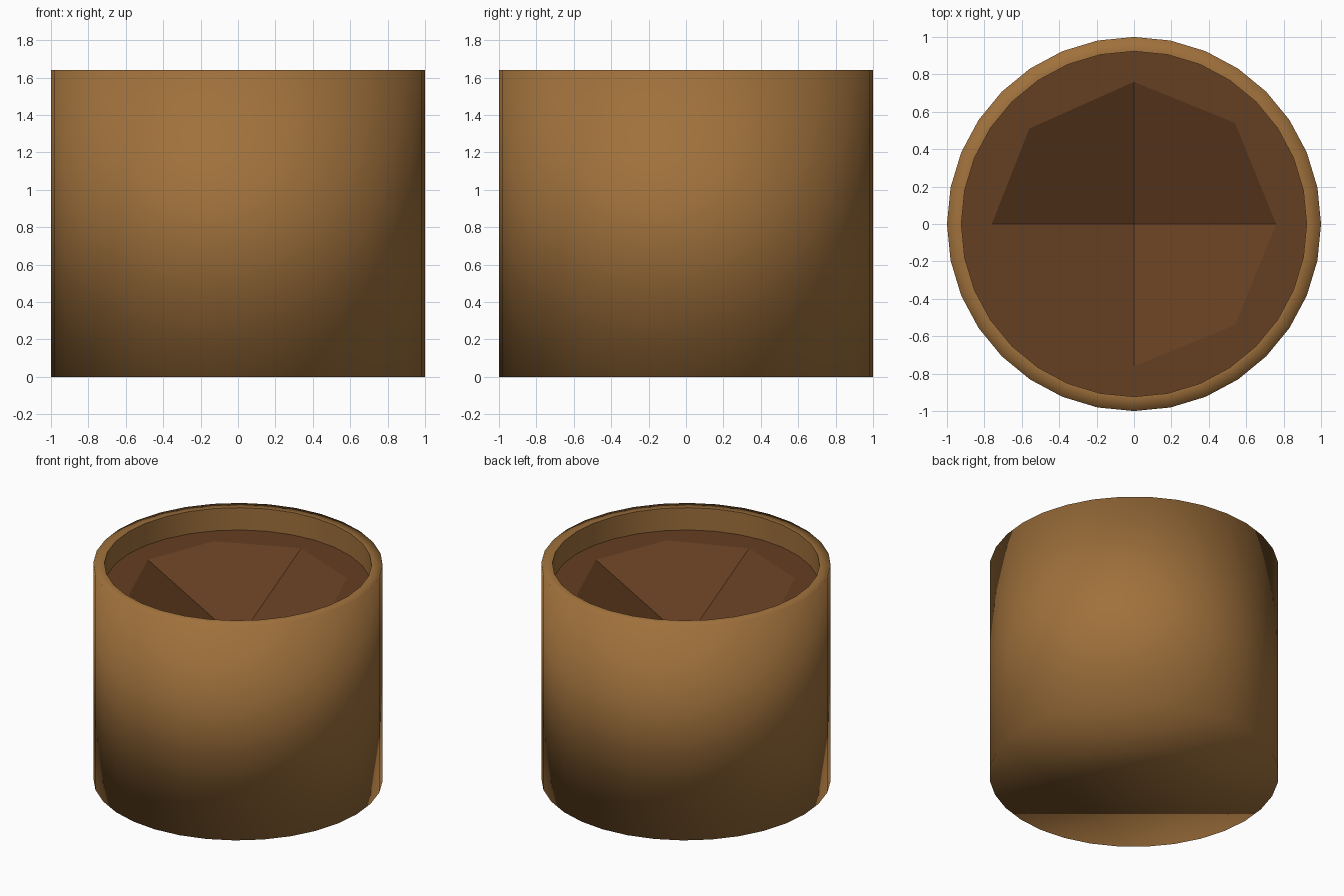
import bpy, bmesh
from math import sin, cos, pi

if "Cube" in bpy.data.objects:
    bpy.data.objects.remove(bpy.data.objects["Cube"])

SIDES, R, R_IN = 32, 1.0, 0.923
H, SOIL_Z, PIT_Z = 1.64, 1.47, 1.06


def material(name, rgb):
    m = bpy.data.materials.new(name)
    m.diffuse_color = (*rgb, 1)
    m.use_nodes = True
    m.node_tree.nodes["Principled BSDF"].inputs["Base Color"].default_value = m.diffuse_color
    return m


def finish(bm, name, mat):
    me = bpy.data.meshes.new(name)
    bm.to_mesh(me)
    bm.free()
    me.materials.append(mat)
    ob = bpy.data.objects.new(name, me)
    bpy.context.collection.objects.link(ob)
    return ob


def ring(bm, r, z):
    return [bm.verts.new((r * cos(2 * pi * i / SIDES), r * sin(2 * pi * i / SIDES), z))
            for i in range(SIDES)]


# Pot: closed base, straight wall, flat rim, inner wall down to the soil
bm = bmesh.new()
rings = [ring(bm, r, z) for r, z in ((R, 0), (R, H), (R_IN, H), (R_IN, SOIL_Z))]
bm.faces.new(rings[0][::-1])
for a, b in zip(rings, rings[1:]):
    for i in range(SIDES):
        j = (i + 1) % SIDES
        bm.faces.new((a[i], a[j], b[j], b[i]))
for f in bm.faces:
    f.smooth = True
# Only the inner lip is a hard edge; the outer edges are shaded smooth
for i in range(SIDES):
    bm.edges.get((rings[2][i], rings[2][i - 1])).smooth = False
finish(bm, "pot", material("clay", (0.35, 0.165, 0.045)))

# Soil: flat disc in four quarters around an eight-cornered planting pit
bm = bmesh.new()
outer = ring(bm, R_IN, SOIL_Z)
corners = [(.76, 0), (.54, .54), (0, .76), (-.56, .51),
           (-.76, 0), (-.54, -.54), (0, -.76), (.54, -.54)]
hole = [bm.verts.new((x, y, SOIL_Z)) for x, y in corners]
centre = bm.verts.new((0, 0, PIT_Z))
for q in range(4):
    arc = [outer[(q * 8 + k) % SIDES] for k in range(9)]
    a, b, c = (hole[(q * 2 + k) % 8] for k in range(3))
    bm.faces.new(arc + [c, b, a])
    bm.faces.new((centre, a, b, c))
finish(bm, "soil", material("soil", (0.13, 0.05, 0.016)))
